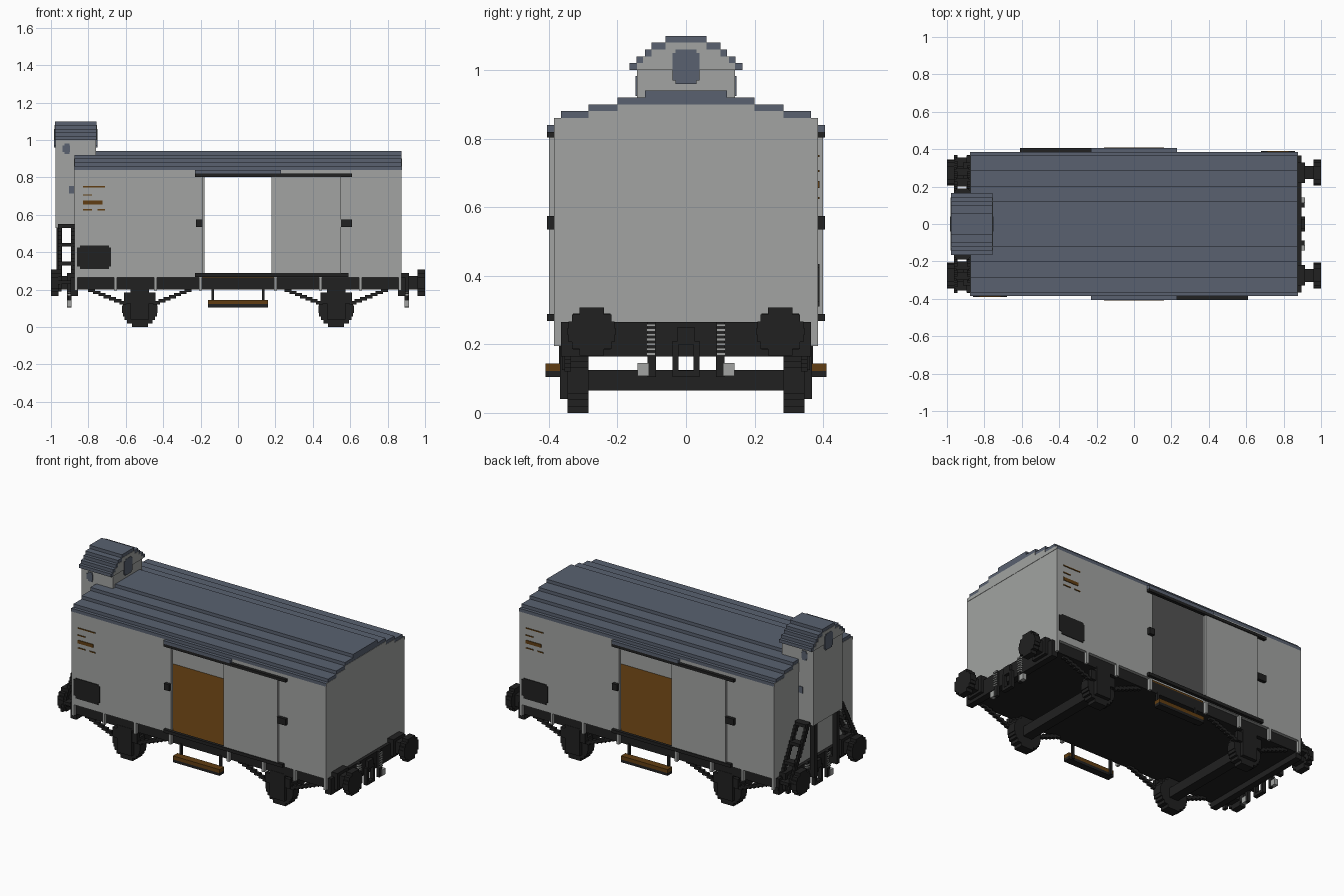
import bpy
import bmesh
from math import sqrt
from mathutils import Vector

default_cube = bpy.data.objects.get("Cube")
if default_cube:
    bpy.data.objects.remove(default_cube, do_unlink=True)


def material(name, red, green, blue):
    mat = bpy.data.materials.new(name)
    mat.use_nodes = True
    mat.diffuse_color = (red, green, blue, 1)
    shader = mat.node_tree.nodes["Principled BSDF"]
    shader.inputs["Base Color"].default_value = (red, green, blue, 1)
    shader.inputs["Roughness"].default_value = 0.8
    return mat


GREY = material("wall grey", 0.36, 0.37, 0.36)
SLATE = material("roof slate blue", 0.1, 0.12, 0.16)
BLACK = material("iron black", 0.015, 0.015, 0.015)
BROWN = material("timber brown", 0.12, 0.048, 0.006)

# Symmetry sets: factors applied to x and y
ONCE = [(1, 1)]
TURNED = [(1, 1), (-1, -1)]
SIDES = [(1, 1), (1, -1)]
ENDS = [(1, 1), (-1, 1)]
CORNERS = SIDES + [(-1, 1), (-1, -1)]

VOXEL = 0.02
LENGTH = 0.875   # half length of the body
WIDTH = 0.385    # half width of the body
FLOOR = 0.265
EAVES = 0.84


def part(name, mat, boxes, copies=ONCE):
    """Join boxes given as (x span, y span, z span), repeated by symmetry."""
    bm = bmesh.new()
    for sx, sy in copies:
        for xs, ys, zs in boxes:
            low = Vector((min(sx * xs[0], sx * xs[1]), min(sy * ys[0], sy * ys[1]), zs[0]))
            high = Vector((max(sx * xs[0], sx * xs[1]), max(sy * ys[0], sy * ys[1]), zs[1]))
            verts = bmesh.ops.create_cube(bm, size=1)["verts"]
            bmesh.ops.scale(bm, vec=high - low, verts=verts)
            bmesh.ops.translate(bm, vec=(low + high) / 2, verts=verts)
    mesh = bpy.data.meshes.new(name)
    bm.to_mesh(mesh)
    bm.free()
    mesh.materials.append(mat)
    obj = bpy.data.objects.new(name, mesh)
    bpy.context.scene.collection.objects.link(obj)
    return obj


def around(centre, half):
    return (centre - half, centre + half)


def disc_slices(centre, height, radius, count):
    """Stepped disc as (horizontal span, z span) slices."""
    step = 2 * radius / count
    slices = []
    for i in range(count):
        offset = (i + 0.5) * step - radius
        half = max(sqrt(radius ** 2 - offset ** 2), radius * 0.45)
        slices.append((around(centre, half), around(height + offset, step / 2)))
    return slices


def stepped_roof(xs, base, widths):
    return [(xs, around(0, w), (base + i * VOXEL, base + (i + 1) * VOXEL))
            for i, w in enumerate(widths)]


BODY = (-LENGTH, LENGTH)

# Body shell: end walls, side walls, doorways left open on both sides
part("end_walls", GREY, [((LENGTH - VOXEL, LENGTH), around(0, WIDTH), (FLOOR, EAVES))], ENDS)
part("side_walls", GREY, [((0.19, LENGTH), (WIDTH - VOXEL, WIDTH), (FLOOR, EAVES))], CORNERS)
part("ceiling", GREY, [(BODY, around(0, WIDTH - VOXEL), (EAVES - 0.005, EAVES))])
part("plank_floor", BROWN, [(around(0, LENGTH - VOXEL), around(0, WIDTH - VOXEL), (FLOOR, FLOOR + 0.01))])

# Main roof with grey gable facings
roof_widths = [WIDTH, 0.365, 0.285, 0.2, 0.12]
part("main_roof", SLATE, stepped_roof(BODY, EAVES, roof_widths))
part("gable_facings", GREY,
     stepped_roof((LENGTH, LENGTH + 0.002), EAVES, [WIDTH, 0.285, 0.2]), ENDS)

# Sliding doors with rails, canopy and latches, turned half round for the back
OUT = -0.405
SKIN = (OUT, -WIDTH)
part("sliding_doors", GREY, [((0.18, 0.55), (OUT + 0.005, -WIDTH), (0.28, 0.805))], TURNED)
part("door_rails", BLACK, [
    ((-0.23, 0.59), SKIN, (0.268, 0.288)),
    ((-0.23, 0.61), SKIN, (0.803, 0.82)),
], TURNED)
part("door_canopies", SLATE, [((-0.23, 0.23), SKIN, (0.82, EAVES))], TURNED)
part("door_latches", BLACK, [
    ((0.55, 0.61), SKIN, (0.535, 0.575)),
    ((-0.225, -0.19), SKIN, (0.535, 0.575)),
], TURNED)

# Painted boards and marking stripes
PLATE = (-WIDTH - 0.004, -WIDTH)
part("notice_boards", BLACK, [
    ((-0.86, -0.68), PLATE, (0.325, 0.425)),
    ((-0.845, -0.69), PLATE, (0.31, 0.435)),
], TURNED)
stripes = [(-0.83, -0.71, 0.75, 0.003), (-0.83, -0.78, 0.706, 0.003), (-0.83, -0.725, 0.666, 0.01),
           (-0.83, -0.78, 0.627, 0.003), (-0.75, -0.71, 0.627, 0.003)]
part("marking_stripes", BROWN,
     [((a, b), PLATE, around(z, thick)) for a, b, z, thick in stripes], TURNED)

# Underframe, headstocks and body brackets
part("underframe", BLACK, [(BODY, around(0, 0.365), (0.2, FLOOR))])
part("headstocks", BLACK, [((LENGTH - VOXEL, LENGTH + VOXEL), around(0, 0.365), (0.165, FLOOR))], ENDS)
part("side_brackets", GREY,
     [(around(x, 0.008), (0.365, WIDTH), (0.195, FLOOR)) for x in (0.2, 0.44, 0.655, 0.867)], CORNERS)

# Wheels, axles, axle boxes and stepped braces
AXLE = 0.525
RADIUS = 0.095
part("wheels", BLACK, [(xs, (0.285, 0.345), zs)
                       for xs, zs in disc_slices(AXLE, RADIUS, RADIUS, 10)], CORNERS)
part("axles", BLACK, [(around(AXLE, 0.03), around(0, 0.3), (0.065, 0.125))], ENDS)
part("axle_boxes", BLACK, [
    (around(AXLE, 0.05), (0.34, 0.367), (0.04, 0.21)),
    (around(AXLE, 0.085), (0.34, 0.362), (0.125, 0.185)),
], CORNERS)
braces = []
for side in (-1, 1):
    for i in range(7):
        x = AXLE + side * (0.09 + i * 0.028)
        braces.append((around(x, 0.019), (0.335, 0.355), around(0.13 + i * 0.011, 0.009)))
part("spring_braces", BLACK, braces, CORNERS)

# Foot boards hung below the doors
BOARD = around(0, 0.16)
part("foot_boards", BROWN, [(BOARD, (0.365, 0.41), (0.122, 0.144))], SIDES)
part("foot_board_irons", BLACK, [
    (BOARD, (0.365, 0.41), (0.105, 0.122)),
    (around(0.135, 0.007), (0.355, 0.37), (0.11, 0.21)),
    (around(-0.135, 0.007), (0.355, 0.37), (0.11, 0.21)),
], SIDES)

# Buffers
part("buffer_heads", BLACK, [((0.96, 1), ys, zs)
                             for ys, zs in disc_slices(0.275, 0.237, 0.07, 7)], CORNERS)
part("buffer_shafts", BLACK, [
    ((LENGTH, 0.97), around(0.275, 0.035), (0.2, 0.272)),
    ((LENGTH, 0.915), around(0.275, 0.055), (0.185, 0.29)),
], CORNERS)

# Couplings and brake hoses
TIP = (0.89, 0.915)
part("coupling_hooks", BLACK, [
    (TIP, around(0, 0.025), (0.2, 0.25)),
    (TIP, (0.022, 0.04), (0.105, 0.21)),
    (TIP, (-0.04, -0.022), (0.105, 0.21)),
    (TIP, around(0, 0.04), (0.105, 0.123)),
], ENDS)
hose_rings = [(TIP, around(0.102, 0.013), around(0.172 + i * 0.014, 0.004)) for i in range(7)]
part("brake_hoses", GREY, hose_rings + [(TIP, (0.108, 0.142), (0.108, 0.145))], CORNERS)
part("hose_cores", BLACK, [((0.89, 0.91), around(0.1, 0.012), (0.105, FLOOR))], CORNERS)

# Brakeman's cabin on the end wall
BACK = -0.975
FRONT = -0.76
CABIN = 0.143
part("cabin_body", GREY, [
    ((BACK, -LENGTH), around(0, CABIN), (0.53, 0.94)),
    ((BACK, FRONT), around(0, CABIN), (0.9, 1.01)),
])
part("cabin_roof", SLATE, stepped_roof((BACK - 0.004, FRONT + 0.004), 1.0, [0.165, 0.145, 0.12, 0.1, 0.06]))
for label, x in (("front", FRONT + 0.004), ("back", BACK - 0.006)):
    part("cabin_gable_" + label, GREY, stepped_roof((x, x + 0.002), 1.0, [CABIN, 0.125, 0.1, 0.06]))
    face = around(x + 0.001, 0.003)
    part("cabin_window_" + label, SLATE, [
        (face, around(0, 0.04), (0.97, 1.05)),
        (face, around(0, 0.03), (0.96, 1.06)),
    ])
GLASS = (CABIN, CABIN + 0.004)
part("cabin_side_windows", SLATE, [
    (around(-0.917, 0.02), GLASS, (0.935, 0.97)),
    (around(-0.914, 0.014), GLASS, (0.925, 0.982)),
    (around(-0.89, 0.014), GLASS, (0.715, 0.755)),
], SIDES)
part("cabin_posts", BLACK, [((-0.97, -0.94), around(0.11, 0.014), (FLOOR - 0.06, 0.53))], SIDES)
part("cabin_beams", BLACK, [((-0.97, -LENGTH), around(0.11, 0.014), (0.2, 0.24))], SIDES)

# Sloping ladders up to the cabin
ladder = []
for i in range(18):
    y, z = 0.355 - i * 0.011, 0.19 + i * VOXEL
    for x in (-0.953, -0.883):
        ladder.append((around(x, 0.009), around(y, 0.014), (z, z + VOXEL)))
    if i % 5 == 2:
        ladder.append((around(-0.918, 0.035), around(y, 0.022), (z, z + VOXEL)))
part("cabin_ladders", BLACK, ladder, SIDES)
